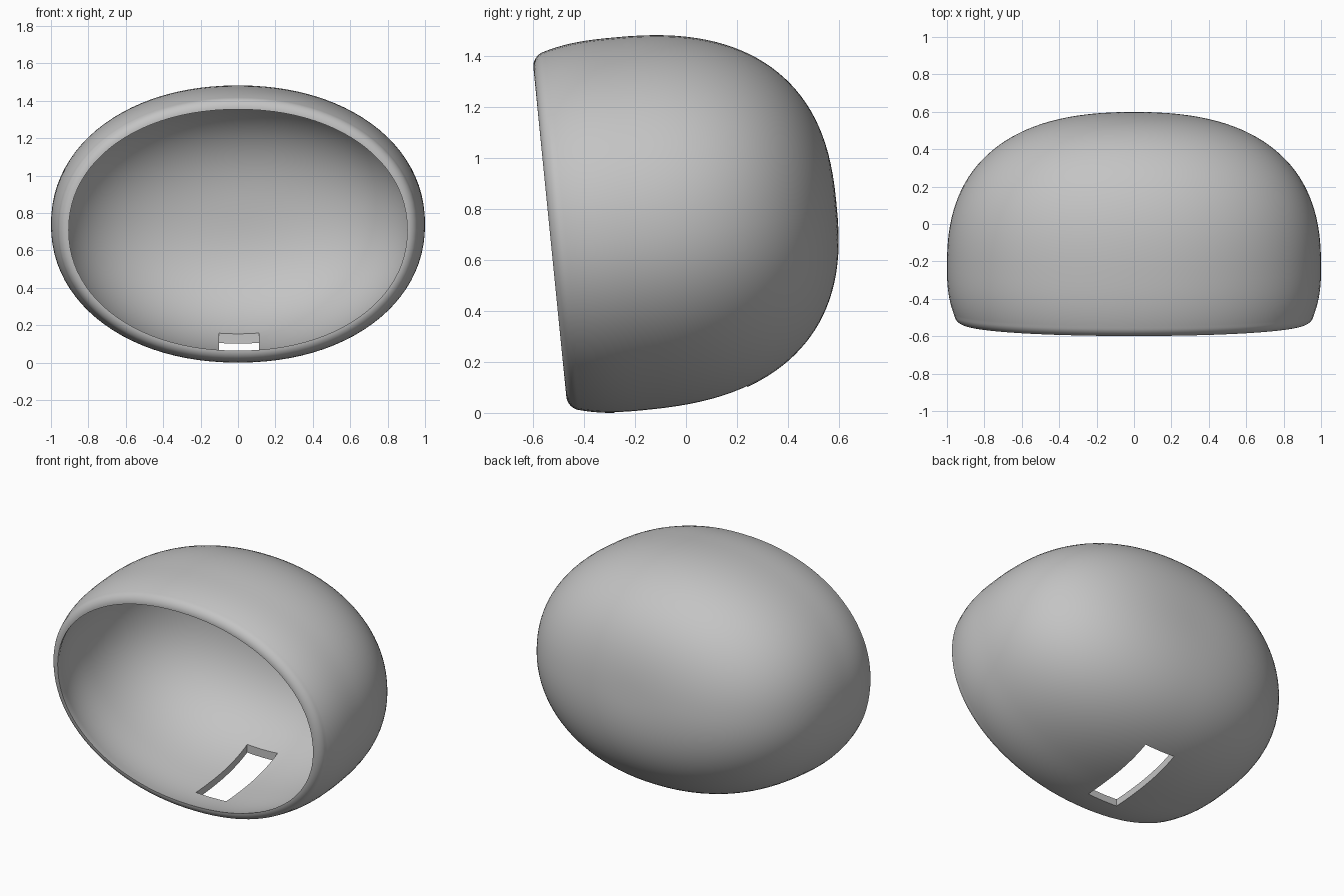
import bpy
import bmesh
from math import sin, cos, pi, atan
from mathutils import Vector, Matrix

cube = bpy.data.objects.get("Cube")
if cube:
    bpy.data.objects.remove(cube, do_unlink=True)

SEGMENTS = 96
MID = 0.30          # depth of the widest section behind the rim
BULGE = 2.5         # roundness of the depth profile
OVAL = 2.1          # roundness of the cross-section

grey = bpy.data.materials.new("light_grey")
grey.use_nodes = True
colour = (0.55, 0.55, 0.55, 1)
grey.diffuse_color = colour
grey.node_tree.nodes["Principled BSDF"].inputs["Base Color"].default_value = colour


def power(v, n):
    return (abs(v) ** (2 / n)) * (1 if v >= 0 else -1)


def wall(start, front, back, wide, high):
    """Rings (depth, half width, half height) from the rim to near the back pole."""
    rings = []
    for i in range(8):
        t = start + (MID - start) * i / 8
        r = (1 - ((MID - t) / front) ** BULGE) ** (1 / BULGE)
        rings.append((t, wide * r, high * r))
    for i in range(32):
        u = pi / 2 * i / 32
        r = power(cos(u), BULGE)
        rings.append((MID + back * power(sin(u), BULGE), wide * r, high * r))
    return rings


# Closed shell: inner wall, rounded rim, outer wall
inner = wall(0.02, 0.65, 0.785, 0.955, 0.69)
rim = []
for i in range(10):
    a = pi / 2 * i / 10
    rim.append((0.06 * (1 - cos(a)), 0.905 + 0.058 * sin(a), 0.648 + 0.06 * sin(a)))
outer = wall(0.06, 0.65, 0.83, 1.0, 0.735)
rings = inner[::-1] + rim + outer

bm = bmesh.new()
loops = []
for t, wide, high in rings:
    loop = []
    for k in range(SEGMENTS):
        a = 2 * pi * k / SEGMENTS
        loop.append(bm.verts.new((wide * power(cos(a), OVAL), t, high * power(sin(a), OVAL))))
    loops.append(loop)
for a, b in zip(loops, loops[1:]):
    for k in range(SEGMENTS):
        n = (k + 1) % SEGMENTS
        bm.faces.new((a[k], a[n], b[n], b[k]))
for loop, depth in ((loops[0], MID + 0.785), (loops[-1], MID + 0.83)):
    pole = bm.verts.new((0, depth, 0))
    for k in range(SEGMENTS):
        bm.faces.new((loop[k], loop[(k + 1) % SEGMENTS], pole))
bmesh.ops.recalc_face_normals(bm, faces=bm.faces)

# Lean the opening, then stand the shell on the ground
bm.transform(Matrix.Rotation(atan(0.1), 4, "X"))
ys = [v.co.y for v in bm.verts]
zs = [v.co.z for v in bm.verts]
bmesh.ops.translate(bm, verts=bm.verts, vec=Vector((0, -(min(ys) + max(ys)) / 2, -min(zs))))
mesh = bpy.data.meshes.new("domed_shell")
bm.to_mesh(mesh)
bm.free()
mesh.materials.append(grey)
shell = bpy.data.objects.new("domed_shell", mesh)
bpy.context.collection.objects.link(shell)

# Slot through the floor
bpy.ops.mesh.primitive_cube_add(size=1, location=(0.005, -0.02, 0.05))
cutter = bpy.context.object
cutter.name = "slot_cutter"
cutter.scale = (0.215, 0.52, 0.4)
cutter.hide_render = True
cut = shell.modifiers.new("floor_slot", "BOOLEAN")
cut.operation = "DIFFERENCE"
cut.solver = "EXACT"
cut.object = cutter

bpy.ops.object.select_all(action="DESELECT")
shell.select_set(True)
bpy.context.view_layer.objects.active = shell
bpy.ops.object.modifier_apply(modifier=cut.name)
bpy.data.objects.remove(cutter, do_unlink=True)
bpy.ops.object.shade_smooth_by_angle(angle=0.6)
